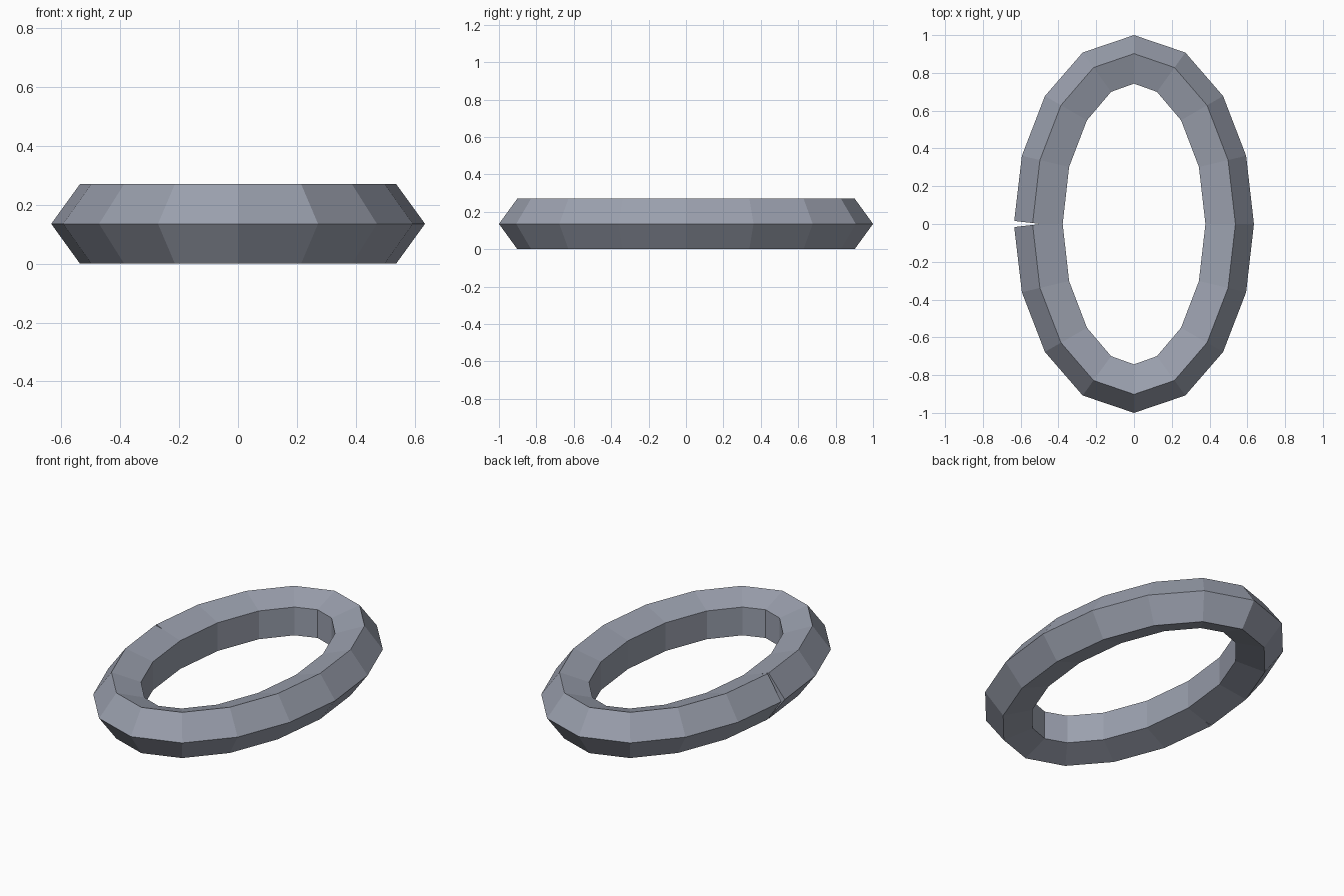
import bpy, bmesh
from math import sin, cos, pi
from mathutils import Vector

if "Cube" in bpy.data.objects:
    bpy.data.objects.remove(bpy.data.objects["Cube"])

R = 0.142              # radius of the five-sided section
A, B = 0.493, 0.858    # half axes of the oval path
SEGS, SIDES = 16, 5
H = R * sin(2 * pi / 5)


def path(i):
    t = -pi + 2 * pi * i / SEGS
    return Vector((A * cos(t), B * sin(t), 0))


bm = bmesh.new()
rings = []
# Sweep the pentagon along the oval, ends squared to the end segments
for i in range(SEGS + 1):
    p = path(i)
    if i == 0:
        tan = path(1) - p
    elif i == SEGS:
        tan = p - path(SEGS - 1)
    else:
        t = -pi + 2 * pi * i / SEGS
        tan = Vector((-A * sin(t), B * cos(t), 0))
    tan.normalize()
    out = Vector((tan.y, -tan.x, 0))
    ring = []
    for k in range(SIDES):
        a = 2 * pi * k / SIDES
        ring.append(bm.verts.new(p + out * (R * cos(a)) + Vector((0, 0, H + R * sin(a)))))
    rings.append(ring)

for r0, r1 in zip(rings, rings[1:]):
    for k in range(SIDES):
        n = (k + 1) % SIDES
        bm.faces.new((r0[k], r1[k], r1[n], r0[n]))

# Caps at the narrow split
bm.faces.new(rings[0])
bm.faces.new(rings[-1][::-1])
bmesh.ops.recalc_face_normals(bm, faces=bm.faces)

mesh = bpy.data.meshes.new("split_oval_ring")
bm.to_mesh(mesh)
bm.free()

# Dark bluish steel
mat = bpy.data.materials.new("dark_steel")
mat.diffuse_color = (0.325, 0.35, 0.42, 1)
mat.use_nodes = True
mat.node_tree.nodes["Principled BSDF"].inputs["Base Color"].default_value = mat.diffuse_color
mesh.materials.append(mat)

ob = bpy.data.objects.new("split_oval_ring", mesh)
bpy.context.collection.objects.link(ob)
